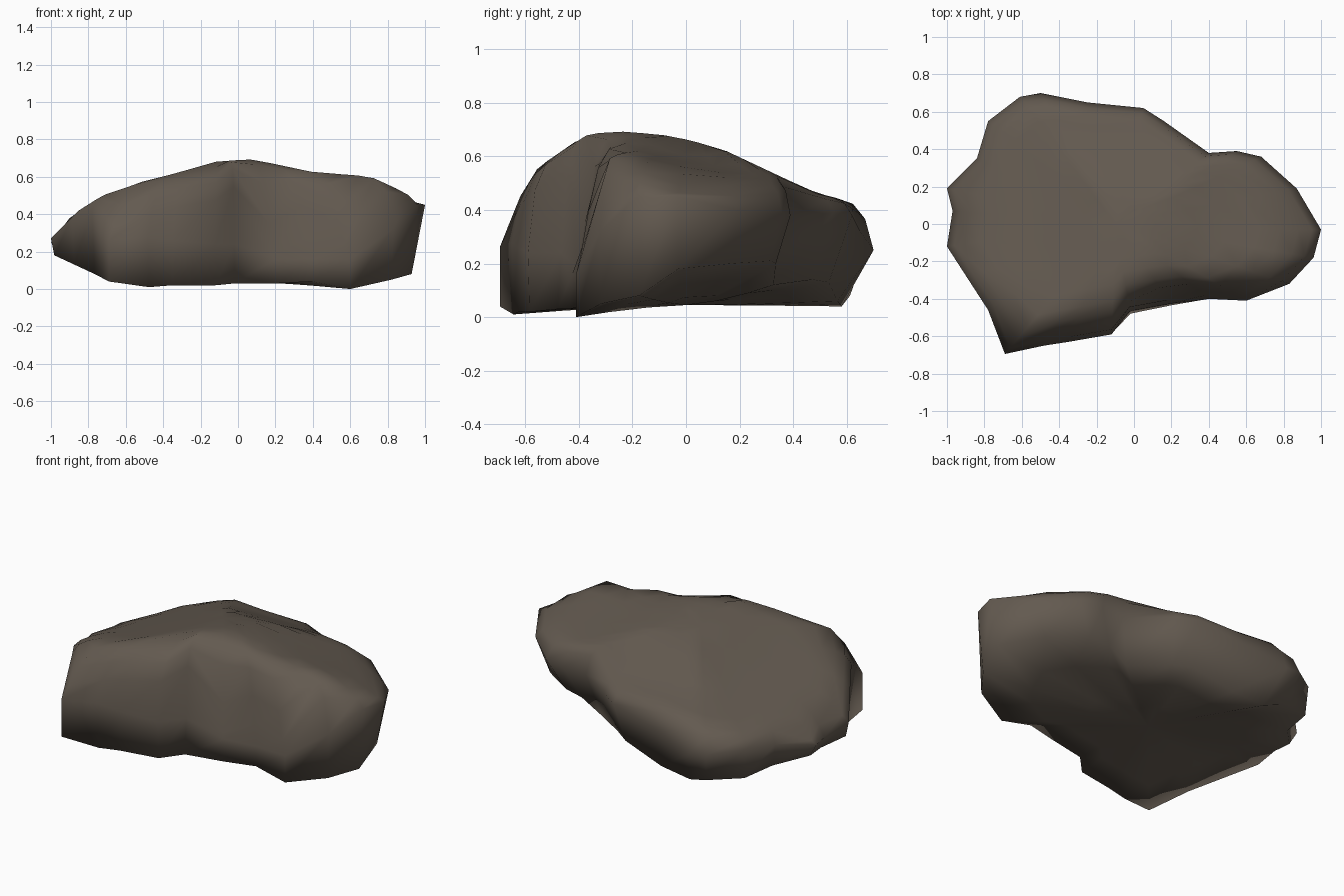
import bpy, bmesh

if "Cube" in bpy.data.objects:
    bpy.data.objects.remove(bpy.data.objects["Cube"])

CENTRE = (-0.1, 0.0)

# Widest outline of the rock: x, y, height, height of bottom edge, undercut fraction
OUTLINE = [
    (-1.00, -0.12, .27, .18, .02), (-0.89, -0.29, .38, .13, .02),
    (-0.78, -0.46, .43, .08, .02),
    (-0.69, -0.695, .26, .04, .00), (-0.48, -0.65, .28, .01, .01),
    (-0.35, -0.63, .26, .02, .01),
    (-0.12, -0.59, .24, .02, .01), (-0.02, -0.465, .24, .03, -.03),
    (0.20, -0.425, .16, .03, -.02), (0.40, -0.40, .16, .04, .00),
    (0.60, -0.41, .16, .00, .00),
    (0.83, -0.32, .32, .05, .01), (0.96, -0.18, .45, .08, .03),
    (1.00, -0.03, .45, .18, .05), (0.87, 0.19, .40, .20, .09),
    (0.68, 0.36, .38, .21, .13), (0.55, 0.39, .38, .20, .14),
    (0.40, 0.38, .37, .12, .14), (0.16, 0.55, .39, .14, .14),
    (0.05, 0.62, .38, .13, .14), (-0.25, 0.65, .32, .06, .13),
    (-0.50, 0.70, .25, .04, .17), (-0.61, 0.68, .27, .08, .10),
    (-0.78, 0.55, .30, .12, .02), (-0.84, 0.35, .27, .13, .04),
    (-1.00, 0.19, .25, .17, .05), (-0.97, 0.07, .24, .17, .03),
]
# Crest heights along x and along y
TOP_X = [(-1, .28), (-.91, .42), (-.74, .52), (-.4, .60), (-.12, .685), (.07, .695),
         (.4, .625), (.73, .60), (.97, .505), (1, .45)]
TOP_Y = [(-.70, .26), (-.65, .40), (-.60, .49), (-.55, .56), (-.42, .65), (-.36, .685),
         (-.18, .695), (0, .665), (.15, .62), (.48, .465), (.62, .43), (.70, .38)]
# Line of the crest, backward tilt behind it, and cliff at the front right
CREST_Y = [(-1, -.3), (-.74, -.55), (-.12, -.36), (.07, -.18), (.9, -.22)]
TILT = [(-.6, .15), (.07, .1), (.35, .18), (.75, .24)]
CLIFF = [(-.41, .15), (-.39, .27), (-.34, .53), (-.3, .62), (-.2, .7)]


def interp(table, t):
    if t <= table[0][0]:
        return table[0][1]
    for (a, za), (b, zb) in zip(table, table[1:]):
        if t <= b:
            return za + (zb - za) * (t - a) / (b - a)
    return table[-1][1]


def top_height(x, y):
    ridge = interp(TOP_X, x) - interp(TILT, x) * max(0, y - interp(CREST_Y, x))
    z = min(ridge, interp(TOP_Y, y))
    fade = max(0, .25 - x) * .3
    return min(z, interp(CLIFF, y) + fade) if 0 < x < .78 else z


def toward_centre(x, y, s):
    return CENTRE[0] + (x - CENTRE[0]) * s, CENTRE[1] + (y - CENTRE[1]) * s


bm = bmesh.new()
rings = []

# Underside rings, then bottom edge
for s in (0.35, 0.7, 1.0):
    ring = []
    for x, y, ze, zb, cut in OUTLINE:
        px, py = toward_centre(x, y, (1 - cut) * s)
        ring.append(bm.verts.new((px, py, .045 + (zb - .045) * s ** 1.5)))
    rings.append(ring)

# Widest ring
rings.append([bm.verts.new((x, y, ze)) for x, y, ze, zb, cut in OUTLINE])

# Shoulder and top rings
for s, blend in ((.955, .78), (.89, .97), (.8, 1), (.7, 1), (.55, 1), (.4, 1), (.2, 1)):
    ring = []
    for x, y, ze, zb, cut in OUTLINE:
        px, py = toward_centre(x, y, s)
        ring.append(bm.verts.new((px, py, ze + (top_height(px, py) - ze) * blend)))
    rings.append(ring)

# Skin the rings and close both ends
n = len(OUTLINE)
for lo, hi in zip(rings, rings[1:]):
    for i in range(n):
        j = (i + 1) % n
        bm.faces.new((lo[i], lo[j], hi[j], hi[i]))
low = bm.verts.new((*CENTRE, .045))
peak = bm.verts.new((*CENTRE, top_height(*CENTRE)))
for i in range(n):
    j = (i + 1) % n
    bm.faces.new((low, rings[0][j], rings[0][i]))
    bm.faces.new((peak, rings[-1][i], rings[-1][j]))
bmesh.ops.recalc_face_normals(bm, faces=bm.faces)
for f in bm.faces:
    f.smooth = True

# Rock object
mesh = bpy.data.meshes.new("rock")
bm.to_mesh(mesh)
bm.free()
rock = bpy.data.objects.new("rock", mesh)
bpy.context.collection.objects.link(rock)
stone = bpy.data.materials.new("brown grey stone")
stone.diffuse_color = (.125, .102, .08, 1)
stone.use_nodes = True
stone.node_tree.nodes["Principled BSDF"].inputs["Base Color"].default_value = stone.diffuse_color
mesh.materials.append(stone)
